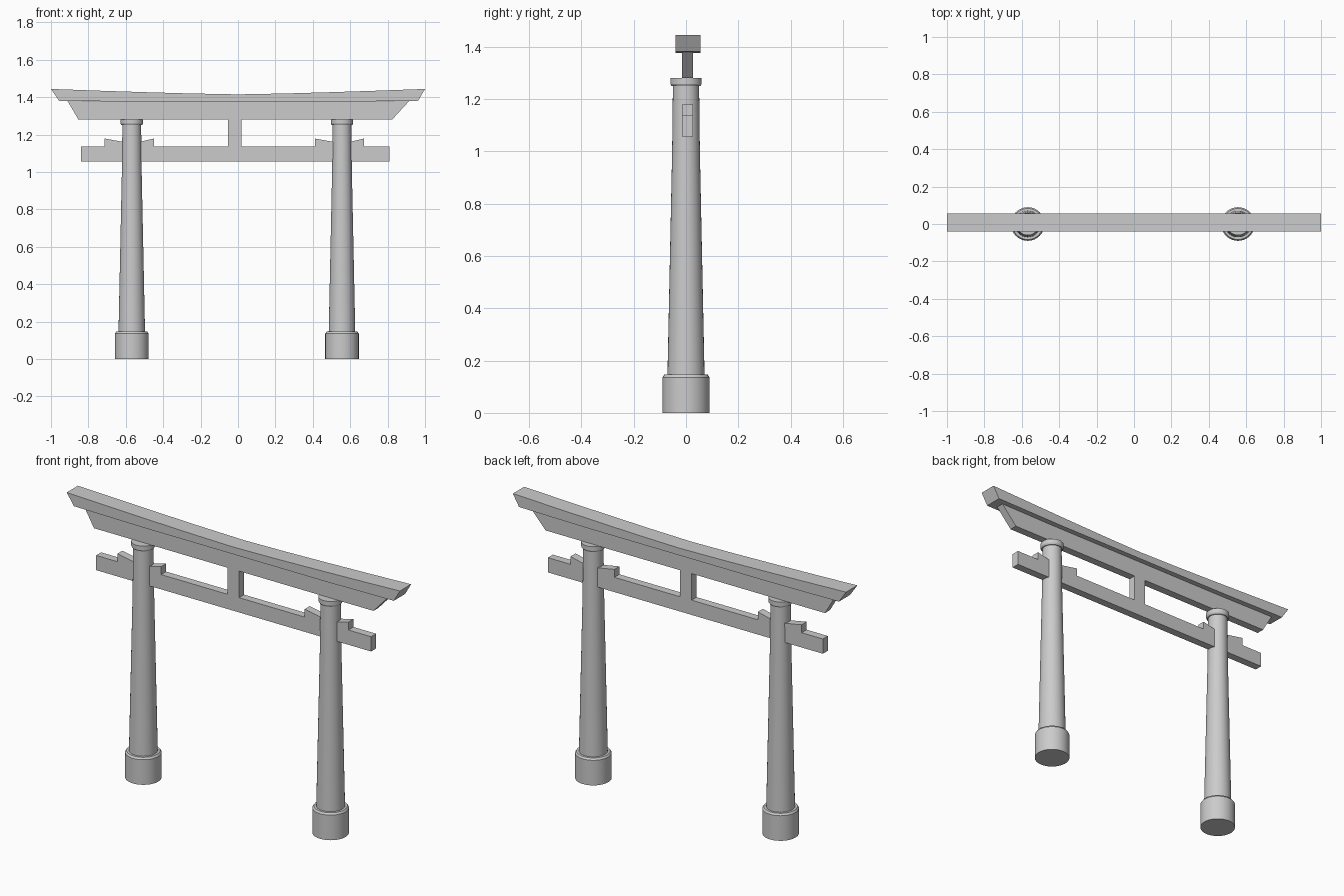
import bpy, bmesh, math

if "Cube" in bpy.data.objects:
    bpy.data.objects.remove(bpy.data.objects["Cube"])

def finish(name, bm):
    bmesh.ops.recalc_face_normals(bm, faces=bm.faces[:])
    me = bpy.data.meshes.new(name)
    bm.to_mesh(me)
    bm.free()
    ob = bpy.data.objects.new(name, me)
    bpy.context.collection.objects.link(ob)
    return ob

def slab(name, outline, y0, y1):
    """Extrude an x-z outline from y0 to y1."""
    bm = bmesh.new()
    face = bm.faces.new([bm.verts.new((x, y0, z)) for x, z in outline])
    ext = bmesh.ops.extrude_face_region(bm, geom=[face])
    moved = [g for g in ext["geom"] if isinstance(g, bmesh.types.BMVert)]
    bmesh.ops.translate(bm, vec=(0, y1 - y0, 0), verts=moved)
    return finish(name, bm)

def turned(name, profile, cx, sides=32):
    """Lathe an r-z profile around a vertical axis at x = cx."""
    bm = bmesh.new()
    rings = []
    for r, z in profile:
        rings.append([bm.verts.new((cx + r * math.cos(2 * math.pi * i / sides),
                                    r * math.sin(2 * math.pi * i / sides), z))
                      for i in range(sides)])
    for a, b in zip(rings, rings[1:]):
        for i in range(sides):
            j = (i + 1) % sides
            bm.faces.new((a[i], a[j], b[j], b[i]))
    bm.faces.new(rings[0][::-1])
    bm.faces.new(rings[-1])
    ob = finish(name, bm)
    bpy.ops.object.select_all(action='DESELECT')
    ob.select_set(True)
    bpy.context.view_layer.objects.active = ob
    bpy.ops.object.shade_smooth_by_angle(angle=math.radians(30))
    return ob

THIN = (-0.016, 0.027)   # depth of tie beam, strut, wedges and lower lintel
TOP = (-0.04, 0.056)     # depth of top lintel

# Pillars with footing, collar and wedges
for side, cx in (("left", -0.568), ("right", 0.556)):
    turned(side + "_footing", [(0.09, 0), (0.09, 0.136), (0.083, 0.146)], cx)
    turned(side + "_pillar", [(0.071, 0.14), (0.053, 1.0), (0.05, 1.26)], cx)
    turned(side + "_collar", [(0.055, 1.25), (0.06, 1.258), (0.06, 1.281)], cx)
    for tag, x_out, x_in in (("outer", cx - 0.145, cx - 0.03),
                             ("inner", cx + 0.118, cx + 0.03)):
        slab(f"{side}_{tag}_wedge",
             [(x_out, 1.135), (x_in, 1.135), (x_in, 1.158), (x_out, 1.179)], *THIN)

# Tie beam and central strut
slab("tie_beam", [(-0.84, 1.056), (0.81, 1.056), (0.81, 1.136), (-0.84, 1.136)], *THIN)
slab("center_strut", [(-0.053, 1.136), (0.018, 1.136), (0.018, 1.28), (-0.053, 1.28)], *THIN)

# Lower lintel with slanted ends
slab("lower_lintel", [(-0.853, 1.28), (0.824, 1.28), (0.915, 1.379),
                      (0.56, 1.376), (-0.56, 1.376), (-0.911, 1.379)], *THIN)

# Top lintel with upswept ends
xs = [-1, -0.75, -0.5, -0.25, 0, 0.25, 0.5, 0.75, 1]
upper = [(x, 1.415 + 0.029 * abs(x) ** 1.3) for x in xs]
lower = [(0.963, 1.381), (0.55, 1.376), (-0.55, 1.376), (-0.957, 1.381)]
slab("top_lintel", upper + lower, *TOP)
